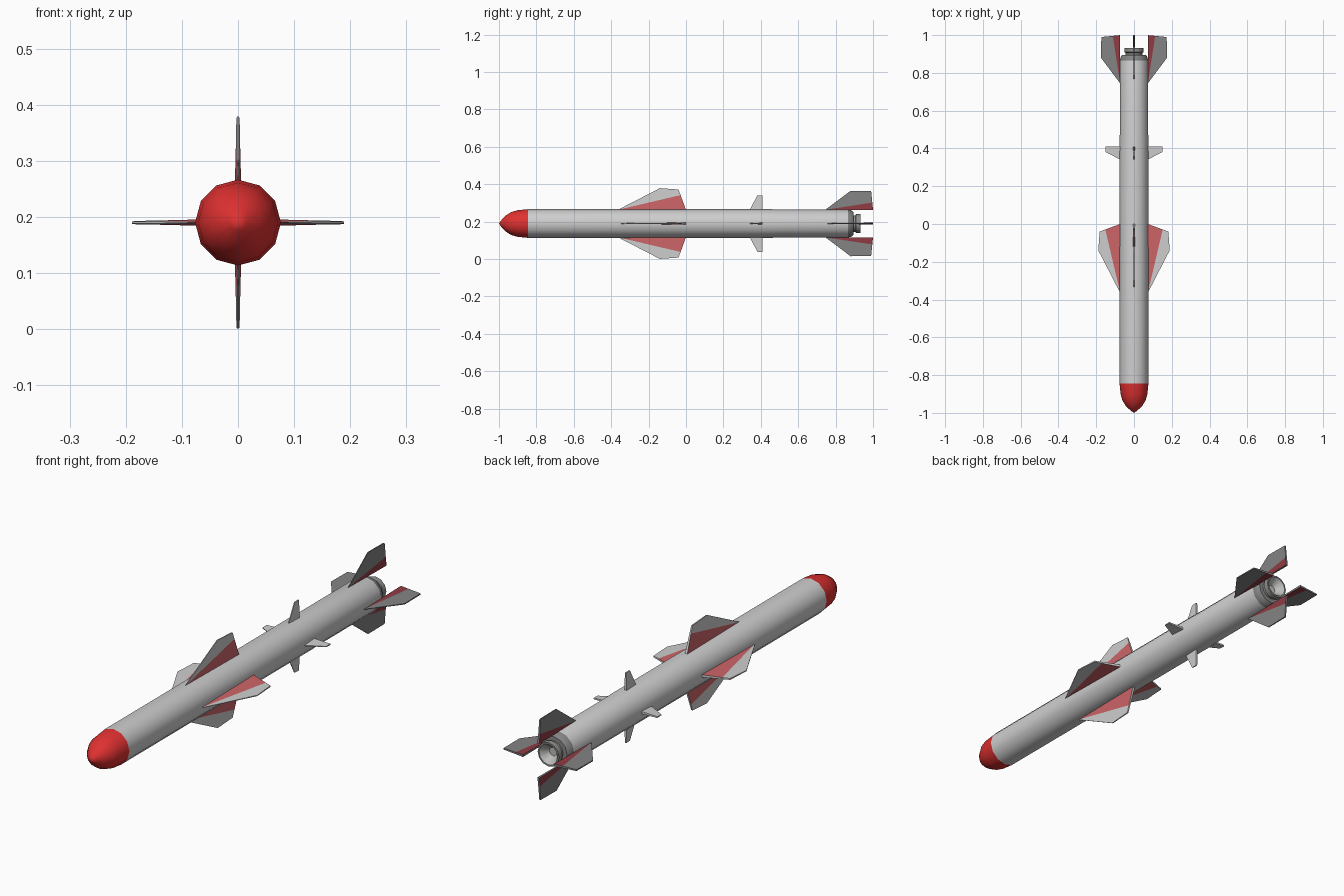
import bpy, bmesh, math

if "Cube" in bpy.data.objects:
    bpy.data.objects.remove(bpy.data.objects["Cube"])

AXIS_Z = 0.19
SIDES = 12


def material(name, rgb):
    m = bpy.data.materials.new(name)
    m.diffuse_color = (*rgb, 1)
    m.use_nodes = True
    m.node_tree.nodes["Principled BSDF"].inputs["Base Color"].default_value = m.diffuse_color
    return m


LIGHT = material("light_grey", (0.62, 0.62, 0.62))
RED = material("nose_red", (0.74, 0.03, 0.03))
PALE_RED = material("wing_red", (0.62, 0.13, 0.14))
DARK = material("dark_grey", (0.23, 0.23, 0.23))
DARK_RED = material("tail_red", (0.28, 0.045, 0.055))
METAL = material("nozzle_metal", (0.28, 0.28, 0.27))
INNER = material("nozzle_inside", (0.50, 0.50, 0.49))


def finish(name, bm, mats, smooth):
    bmesh.ops.recalc_face_normals(bm, faces=bm.faces)
    mesh = bpy.data.meshes.new(name)
    bm.to_mesh(mesh)
    bm.free()
    for m in mats:
        mesh.materials.append(m)
    ob = bpy.data.objects.new(name, mesh)
    bpy.context.collection.objects.link(ob)
    if smooth:
        bpy.ops.object.select_all(action='DESELECT')
        ob.select_set(True)
        bpy.context.view_layer.objects.active = ob
        bpy.ops.object.shade_smooth_by_angle(angle=math.radians(40))
    return ob


def lathe(name, profile, mats, split=None):
    """Turn (y, radius) points about the long axis; segments from split on use material 1."""
    bm = bmesh.new()
    rings = []
    for y, r in profile:
        if r == 0:
            rings.append([bm.verts.new((0, y, AXIS_Z))] * SIDES)
        else:
            rings.append([bm.verts.new((r * math.cos(a), y, AXIS_Z + r * math.sin(a)))
                          for a in (math.tau * i / SIDES for i in range(SIDES))])
    for k in range(len(rings) - 1):
        for i in range(SIDES):
            j = (i + 1) % SIDES
            loop = [rings[k][i], rings[k][j], rings[k + 1][j], rings[k + 1][i]]
            f = bm.faces.new(list(dict.fromkeys(loop)))
            f.material_index = int(split is not None and k >= split)
    return finish(name, bm, mats, True)


def fins(name, outline, panels, mats):
    """Four fins in a cross; outline holds (y, radius, half thickness), panels (material, corners)."""
    for q in range(4):
        c, s = round(math.cos(q * math.pi / 2)), round(math.sin(q * math.pi / 2))
        bm = bmesh.new()
        sides = [[bm.verts.new((r * c - k * t * s, y, AXIS_Z + r * s + k * t * c))
                  for y, r, t in outline] for k in (-1, 1)]
        for mi, corners in panels:
            for vs in sides:
                bm.faces.new([vs[i] for i in corners]).material_index = mi
        n = len(outline)
        for i in range(n):
            j = (i + 1) % n
            bm.faces.new((sides[0][i], sides[0][j], sides[1][j], sides[1][i]))
        finish(f"{name}_{q + 1}", bm, mats, False)


# Red nose cone
lathe("nose_cone", [(-1.0, 0), (-0.99, 0.015), (-0.965, 0.042), (-0.935, 0.061),
                    (-0.90, 0.071), (-0.845, 0.0765)], [RED])

# Long tube with a slight step, dark rounded tail end
lathe("body_tube", [(-0.845, 0.0765), (0.46, 0.0765), (0.475, 0.075), (0.865, 0.075),
                    (0.885, 0.070), (0.895, 0.062), (0.897, 0.0)], [LIGHT, DARK], 3)

# Exhaust nozzle with hollow inside
lathe("nozzle", [(0.89, 0.044), (0.905, 0.044), (0.91, 0.051), (0.933, 0.051),
                 (0.933, 0.044), (0.90, 0.018), (0.90, 0)], [METAL, INNER], 4)

# Main wings, inner panel red
fins("main_wing", [(-0.365, 0.073, 0.001), (-0.14, 0.189, 0.002), (-0.04, 0.182, 0.003),
                   (-0.029, 0.152, 0.0035), (0.0, 0.073, 0.0055)],
     [(0, (0, 1, 2, 3)), (1, (0, 3, 4))], [LIGHT, PALE_RED])

# Small middle fins
fins("middle_fin", [(0.34, 0.072, 0.002), (0.382, 0.151, 0.0015),
                    (0.41, 0.151, 0.003), (0.41, 0.072, 0.005)],
     [(0, (0, 1, 2, 3))], [LIGHT])

# Dark tail fins, inner panel red
fins("tail_fin", [(0.745, 0.0735, 0.001), (0.88, 0.175, 0.002), (0.99, 0.173, 0.003),
                  (0.996, 0.112, 0.004), (1.0, 0.0735, 0.005)],
     [(0, (0, 1, 2, 3)), (1, (0, 3, 4))], [DARK, DARK_RED])
